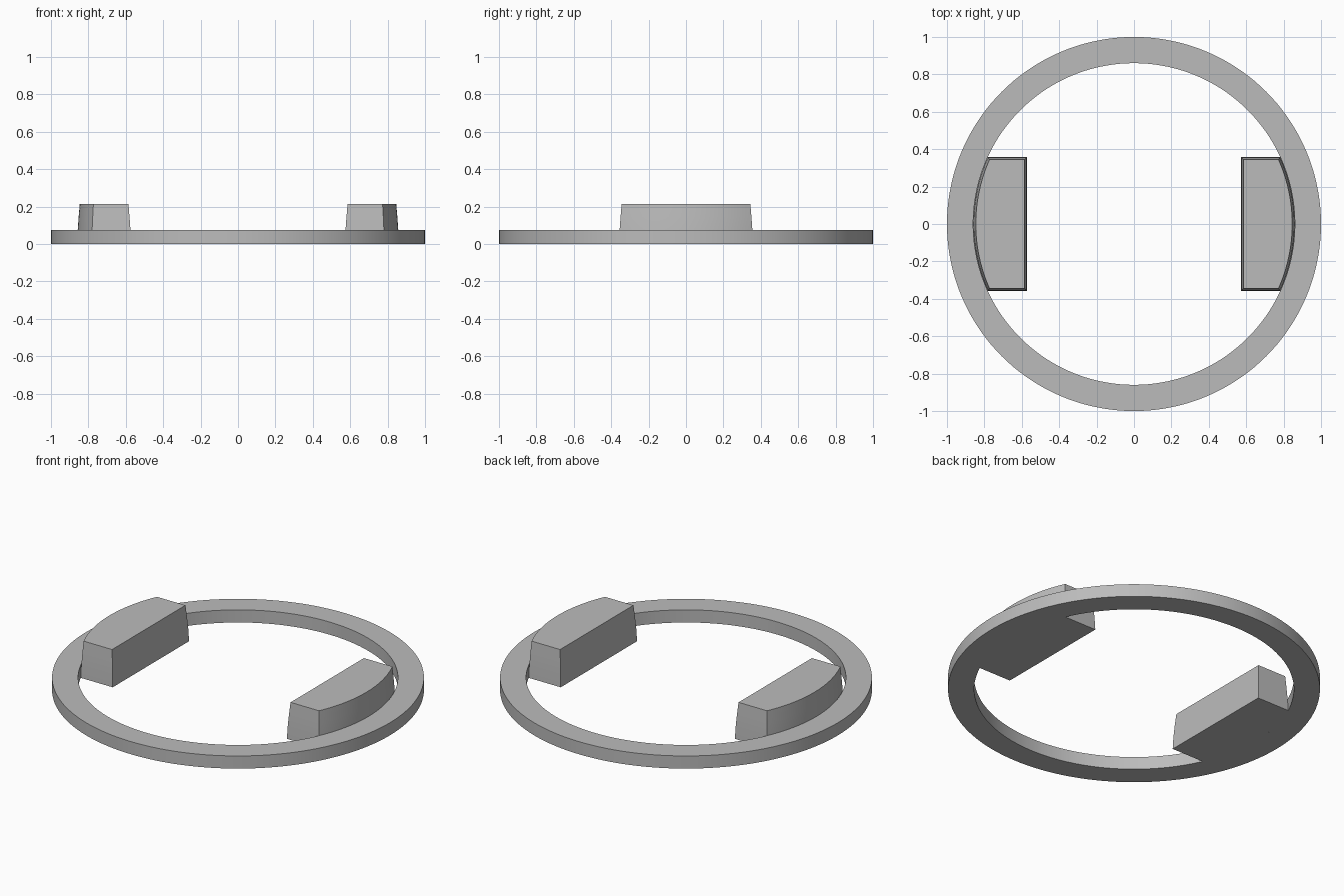
import bpy, bmesh, math

if "Cube" in bpy.data.objects:
    bpy.data.objects.remove(bpy.data.objects["Cube"], do_unlink=True)

INNER, OUTER, THICK = 0.86, 1.0, 0.075

grey = bpy.data.materials.new("plain_grey")
grey.use_nodes = True
colour = (0.5, 0.5, 0.5, 1)
grey.diffuse_color = colour
grey.node_tree.nodes["Principled BSDF"].inputs["Base Color"].default_value = colour


def finish(bm, name):
    bmesh.ops.recalc_face_normals(bm, faces=bm.faces)
    mesh = bpy.data.meshes.new(name)
    bm.to_mesh(mesh)
    bm.free()
    obj = bpy.data.objects.new(name, mesh)
    bpy.context.collection.objects.link(obj)
    mesh.materials.append(grey)
    bpy.ops.object.select_all(action="DESELECT")
    obj.select_set(True)
    bpy.context.view_layer.objects.active = obj
    bpy.ops.object.shade_smooth_by_angle(angle=math.radians(30))


def bridge(bm, a, b):
    for i in range(len(a)):
        j = (i + 1) % len(a)
        bm.faces.new((a[i], a[j], b[j], b[i]))


# Flat base ring: a rectangular section swept round the centre
def build_ring(segments=144):
    bm = bmesh.new()
    loops = []
    for r, z in ((INNER, 0), (OUTER, 0), (OUTER, THICK), (INNER, THICK)):
        angles = [math.tau * i / segments for i in range(segments)]
        loops.append([bm.verts.new((r * math.cos(a), r * math.sin(a), z)) for a in angles])
    for i in range(4):
        bridge(bm, loops[i], loops[(i + 1) % 4])
    finish(bm, "base_ring")


# Drafted block with a straight inner side and an outer side following the ring
def build_block(name, side, steps=24):
    bm = bmesh.new()
    loops = []
    for z, inset in ((0, 0), (THICK, 0.003), (0.145, 0.008), (0.215, 0.014)):
        half, near, r = 0.358 - inset, 0.572 + inset, INNER - inset
        sweep = math.asin(half / r)
        points = [(near, half), (near, -half)]
        for i in range(steps + 1):
            a = sweep * (2 * i / steps - 1)
            points.append((r * math.cos(a), r * math.sin(a)))
        loops.append([bm.verts.new((side * x, y, z)) for x, y in points])
    for low, high in zip(loops, loops[1:]):
        bridge(bm, low, high)
    bm.faces.new(loops[0])
    bm.faces.new(loops[-1])
    finish(bm, name)


build_ring()
build_block("left_block", 1)
build_block("right_block", -1)
